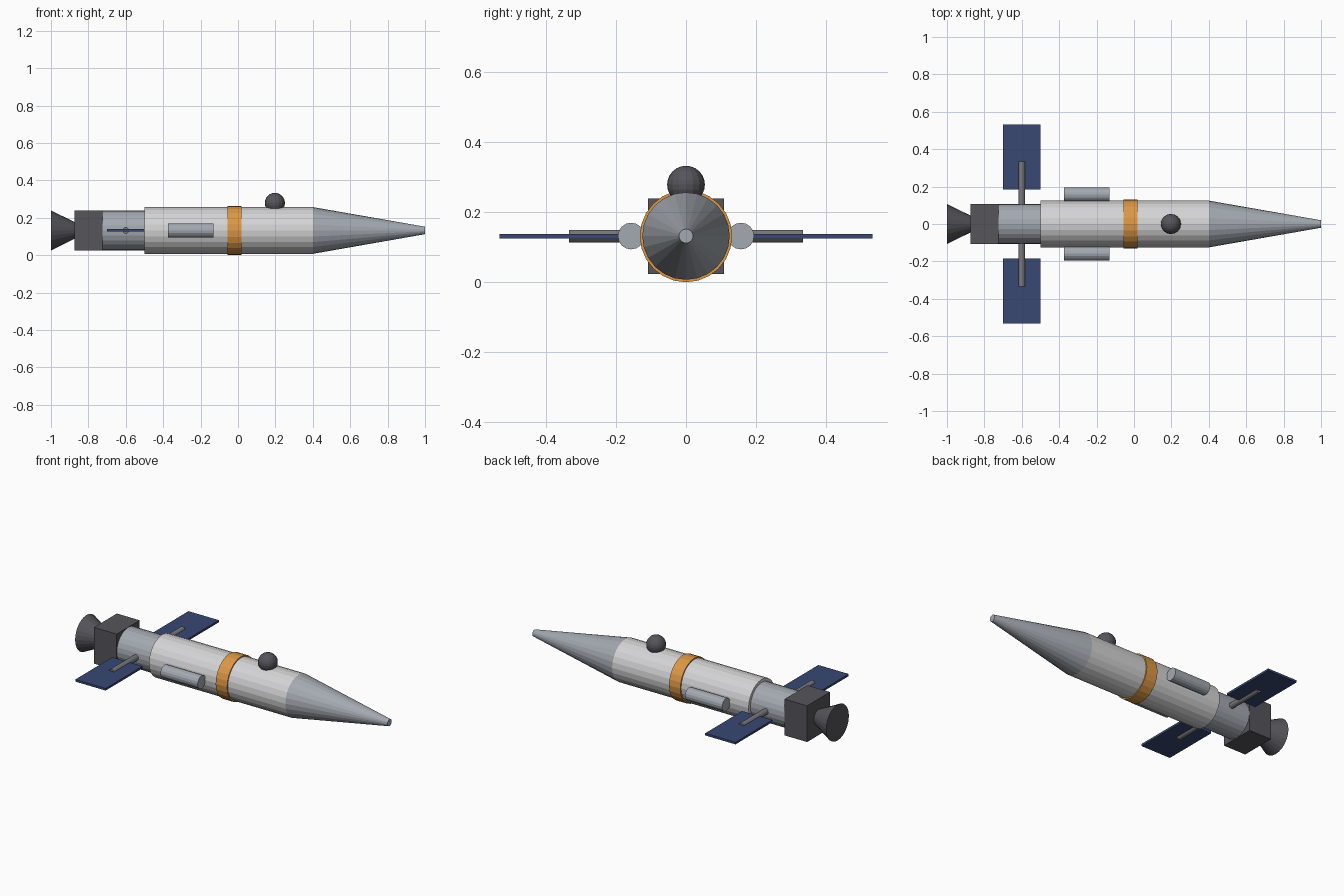
import bpy
from math import pi
from mathutils import Matrix, Vector

cube = bpy.data.objects.get("Cube")
if cube:
    bpy.data.objects.remove(cube)

AXIS_Z = 0.132
SIDES = 24


def material(name, r, g, b):
    mat = bpy.data.materials.new(name)
    mat.use_nodes = True
    colour = (r, g, b, 1)
    mat.diffuse_color = colour
    mat.node_tree.nodes["Principled BSDF"].inputs["Base Color"].default_value = colour
    return mat


hull_white = material("hull white", 0.66, 0.66, 0.67)
steel = material("steel grey", 0.37, 0.40, 0.44)
dark = material("dark grey", 0.09, 0.09, 0.105)
orange = material("band orange", 0.72, 0.31, 0.06)
blue = material("panel blue", 0.04, 0.065, 0.17)
strut_grey = material("strut grey", 0.19, 0.19, 0.2)


def finish(name, mat):
    obj = bpy.context.object
    obj.name = name
    obj.data.materials.append(mat)
    return obj


def tube(name, mat, x0, x1, r0, r1, y=0, sides=SIDES):
    """Capped cone or cylinder running along x."""
    bpy.ops.mesh.primitive_cone_add(
        vertices=sides, radius1=r0, radius2=r1, depth=x1 - x0,
        location=((x0 + x1) / 2, y, AXIS_Z), rotation=(0, pi / 2, 0))
    return finish(name, mat)


def box(name, mat, centre, size):
    bpy.ops.mesh.primitive_cube_add(size=1, location=centre)
    bpy.context.object.data.transform(Matrix.Diagonal(Vector((*size, 1))))
    return finish(name, mat)


# Body, from tail to nose
tube("engine_nozzle", dark, -1, -0.87, 0.107, 0.043)
box("engine_block", dark, (-0.8, 0, AXIS_Z), (0.15, 0.216, 0.216))
tube("aft_section", steel, -0.73, -0.5, 0.107, 0.107)
tube("main_hull", hull_white, -0.5, 0.4, 0.125, 0.125)
tube("hull_band", orange, -0.055, 0.02, 0.132, 0.132)
tube("nose_cone", steel, 0.4, 1, 0.125, 0.02)

# Sensor dome on top
bpy.ops.mesh.primitive_uv_sphere_add(
    segments=16, ring_count=12, radius=0.054, location=(0.197, 0, 0.279))
finish("sensor_dome", dark)

# Paired side pods, struts and panels
for side, sign in (("right", -1), ("left", 1)):
    tube(side + "_pod", steel, -0.375, -0.13, 0.038, 0.038, sign * 0.157, 16)
    bpy.ops.mesh.primitive_cylinder_add(
        vertices=12, radius=0.018, depth=0.25,
        location=(-0.6, sign * 0.21, AXIS_Z), rotation=(pi / 2, 0, 0))
    finish(side + "_strut", strut_grey)
    box(side + "_panel", blue, (-0.6, sign * 0.359, AXIS_Z), (0.2, 0.348, 0.013))
